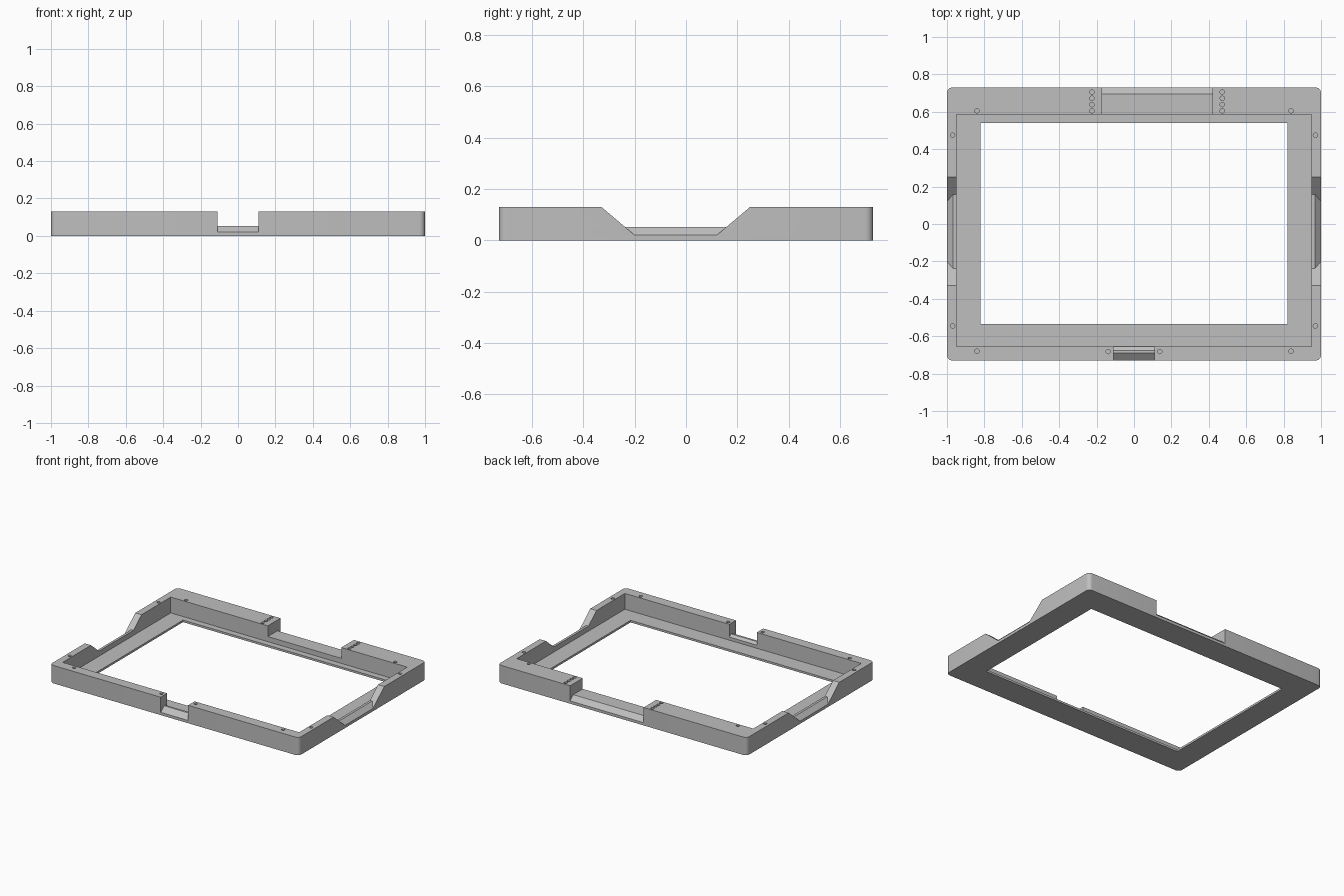
import bpy, bmesh, math
from mathutils import Vector

if "Cube" in bpy.data.objects:
    bpy.data.objects.remove(bpy.data.objects["Cube"], do_unlink=True)

grey = bpy.data.materials.new("plain grey")
grey.use_nodes = True
GREY = (0.52, 0.52, 0.52, 1)
grey.diffuse_color = GREY
grey.node_tree.nodes["Principled BSDF"].inputs["Base Color"].default_value = GREY

TOP, FLOOR, LIP, LEDGE = 0.13, 0.02, 0.052, 0.015


def prism(name, points, sweep):
    """Closed outline of 3D points, extruded along a vector."""
    bm = bmesh.new()
    face = bm.faces.new([bm.verts.new(p) for p in points])
    new = bmesh.ops.extrude_face_region(bm, geom=[face])["geom"]
    bmesh.ops.translate(bm, vec=Vector(sweep),
                        verts=[v for v in new if isinstance(v, bmesh.types.BMVert)])
    bmesh.ops.recalc_face_normals(bm, faces=bm.faces)
    mesh = bpy.data.meshes.new(name)
    bm.to_mesh(mesh)
    bm.free()
    ob = bpy.data.objects.new(name, mesh)
    bpy.context.collection.objects.link(ob)
    return ob


def block(name, x0, x1, y0, y1, z0, z1):
    return prism(name, [(x0, y0, z0), (x1, y0, z0), (x1, y1, z0), (x0, y1, z0)],
                 (0, 0, z1 - z0))


def combine(target, tool, operation="DIFFERENCE"):
    """Apply a boolean and discard the tool."""
    mod = target.modifiers.new("combine", "BOOLEAN")
    mod.operation, mod.solver, mod.object = operation, "EXACT", tool
    bpy.context.view_layer.objects.active = target
    bpy.ops.object.modifier_apply(modifier=mod.name)
    bpy.data.objects.remove(tool, do_unlink=True)


# Outer block with rounded vertical corners
R = 0.03
outline = []
for sx, sy, start in ((1, 1, 0), (-1, 1, 90), (-1, -1, 180), (1, -1, 270)):
    for i in range(7):
        a = math.radians(start + i * 15)
        outline.append((sx * (1 - R) + R * math.cos(a), sy * (0.73 - R) + R * math.sin(a), 0))
frame = prism("tray_frame", outline, (0, 0, TOP))

# Recess with ledge, and the open window through it
combine(frame, block("recess", -0.95, 0.95, -0.655, 0.585, LEDGE, 0.3))
combine(frame, block("window", -0.82, 0.82, -0.535, 0.54, -0.1, 0.3))

# Front and back notches
combine(frame, block("front_notch", -0.11, 0.11, -0.8, -0.6, FLOOR, 0.3))
combine(frame, block("back_notch", -0.17, 0.42, 0.55, 0.8, FLOOR, 0.3))

# Flared side notches
rise = TOP + 0.11
for s in (-1, 1):
    combine(frame, prism("side_notch", [(s * 0.9, -0.46, rise), (s * 0.9, -0.20, FLOOR),
                                        (s * 0.9, 0.12, FLOOR), (s * 0.9, 0.38, rise)],
                         (s * 0.2, 0, 0)))

# Chamfered lips along the bottom of each notch
front = [(-0.73, FLOOR), (-0.69, LIP), (-0.675, LIP), (-0.655, 0.038), (-0.655, FLOOR - 0.004),
         (-0.73, FLOOR - 0.004)]
back = [(0.73, FLOOR), (0.695, LIP), (0.585, LIP), (0.585, FLOOR - 0.004), (0.73, FLOOR - 0.004)]
side = [(1, FLOOR), (0.968, LIP), (0.95, LIP), (0.95, FLOOR - 0.004), (1, FLOOR - 0.004)]
combine(frame, prism("front_lip", [(-0.12, y, z) for y, z in front], (0.24, 0, 0)), "UNION")
combine(frame, prism("back_lip", [(-0.18, y, z) for y, z in back], (0.61, 0, 0)), "UNION")
for s in (-1, 1):
    combine(frame, prism("side_lip", [(s * x, -0.245, z) for x, z in side], (0, 0.41, 0)), "UNION")

# Screw holes in the rim
holes = [(s * x, y) for s in (-1, 1)
         for x, y in ((0.84, 0.605), (0.84, -0.68), (0.97, 0.475), (0.97, -0.545), (0.138, -0.682))]
holes += [(x, 0.605 + i * 0.0335) for x in (-0.225, 0.472) for i in range(4)]
for hx, hy in holes:
    ring = [(hx + 0.012 * math.cos(i * math.pi / 8), hy + 0.012 * math.sin(i * math.pi / 8), 0.06)
            for i in range(16)]
    combine(frame, prism("hole", ring, (0, 0, 0.1)))

# Finish
frame.data.materials.clear()
frame.data.materials.append(grey)
for p in frame.data.polygons:
    p.material_index = 0
bpy.ops.object.select_all(action="DESELECT")
frame.select_set(True)
bpy.context.view_layer.objects.active = frame
bpy.ops.object.shade_smooth_by_angle(angle=math.radians(30))
